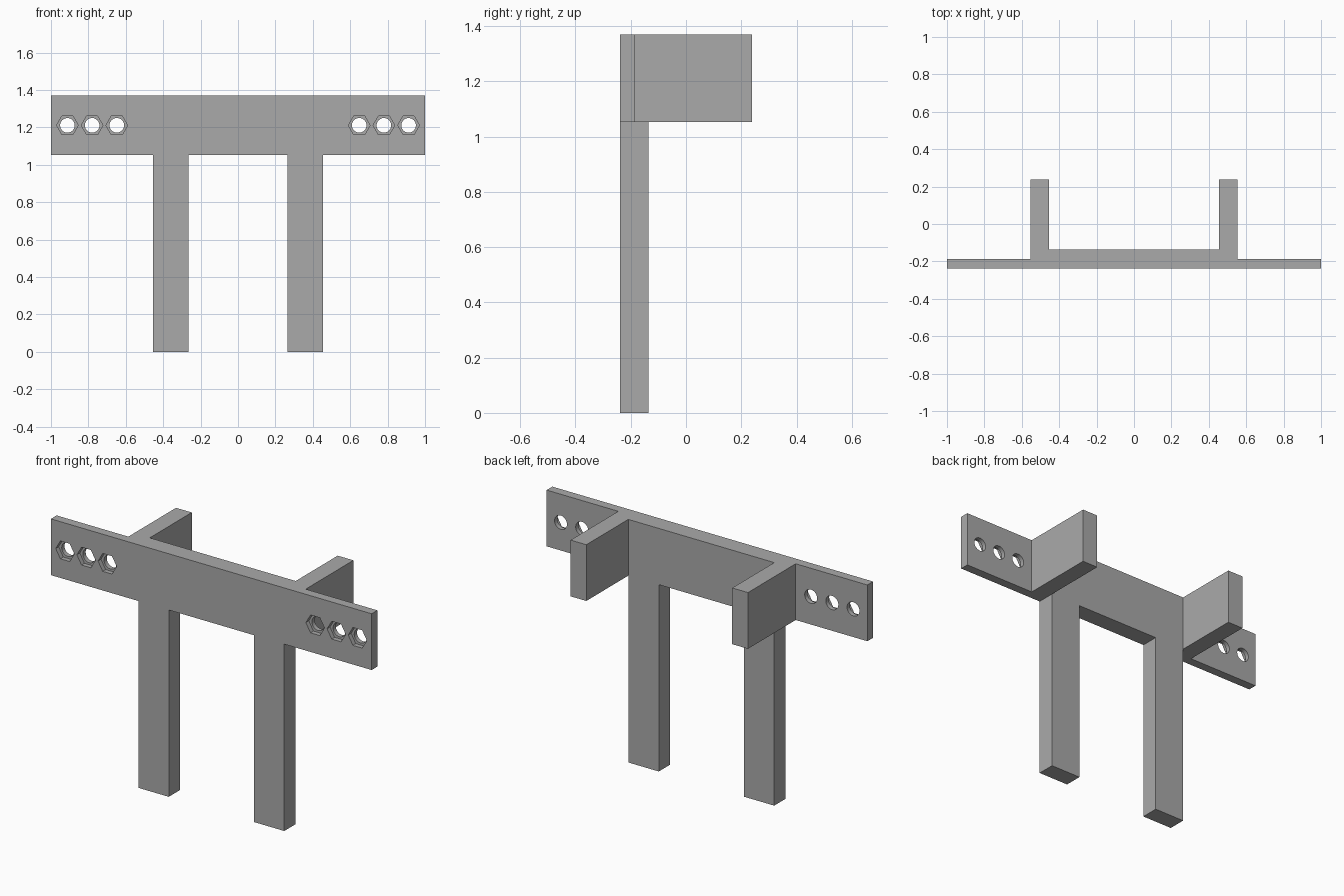
import bpy
import bmesh
import math
from mathutils import Matrix, Vector

default = bpy.data.objects.get("Cube")
if default:
    bpy.data.objects.remove(default)

grey = bpy.data.materials.new("plain grey")
grey.use_nodes = True
colour = (0.4, 0.4, 0.4, 1)
grey.diffuse_color = colour
grey.node_tree.nodes["Principled BSDF"].inputs["Base Color"].default_value = colour

FRONT, BACK = -0.238, 0.238
THIN, THICK = -0.187, -0.136
BOTTOM, TOP = 1.053, 1.37
INNER, OUTER = 0.455, 0.553


def add_object(name, bm):
    bmesh.ops.recalc_face_normals(bm, faces=bm.faces)
    mesh = bpy.data.meshes.new(name)
    bm.to_mesh(mesh)
    bm.free()
    mesh.materials.append(grey)
    obj = bpy.data.objects.new(name, mesh)
    bpy.context.collection.objects.link(obj)
    return obj


def prism(name, outline, z0, z1):
    bm = bmesh.new()
    face = bm.faces.new([bm.verts.new((x, y, z0)) for x, y in outline])
    side = bmesh.ops.extrude_face_region(bm, geom=[face])
    verts = [v for v in side["geom"] if isinstance(v, bmesh.types.BMVert)]
    bmesh.ops.translate(bm, verts=verts, vec=Vector((0, 0, z1 - z0)))
    return add_object(name, bm)


def apply_boolean(target, tool, operation):
    mod = target.modifiers.new(operation.lower(), "BOOLEAN")
    mod.object = tool
    mod.operation = operation
    mod.solver = "EXACT"
    bpy.context.view_layer.objects.active = target
    bpy.ops.object.modifier_apply(modifier=mod.name)
    bpy.data.objects.remove(tool)


# Crossbar with thin ends, thick middle and two rear arms
half = [(1, FRONT), (1, THIN), (OUTER, THIN), (OUTER, BACK),
        (INNER, BACK), (INNER, THICK)]
outline = half + [(-x, y) for x, y in reversed(half)]
bracket = prism("bracket", outline, BOTTOM, TOP)

# Two legs merged into the crossbar
for sign in (-1, 1):
    a, b = sign * 0.265, sign * INNER
    leg = prism("leg", [(a, FRONT), (b, FRONT), (b, THICK), (a, THICK)],
                0, BOTTOM + 0.1)
    apply_boolean(bracket, leg, "UNION")

# Round bolt holes, then hexagonal nut recesses in the front
for sides, radius, y0, y1 in ((32, 0.039, -0.3, -0.1),
                              (6, 0.058, -0.3, FRONT + 0.026)):
    bm = bmesh.new()
    for sign in (-1, 1):
        for x in (0.648, 0.78, 0.912):
            place = (Matrix.Translation((sign * x, (y0 + y1) / 2, 1.211))
                     @ Matrix.Rotation(math.pi / 2, 4, "X")
                     @ Matrix.Rotation(math.pi / 2, 4, "Z"))
            bmesh.ops.create_cone(bm, cap_ends=True, segments=sides,
                                  radius1=radius, radius2=radius,
                                  depth=y1 - y0, matrix=place)
    apply_boolean(bracket, add_object("hole cutter", bm), "DIFFERENCE")
